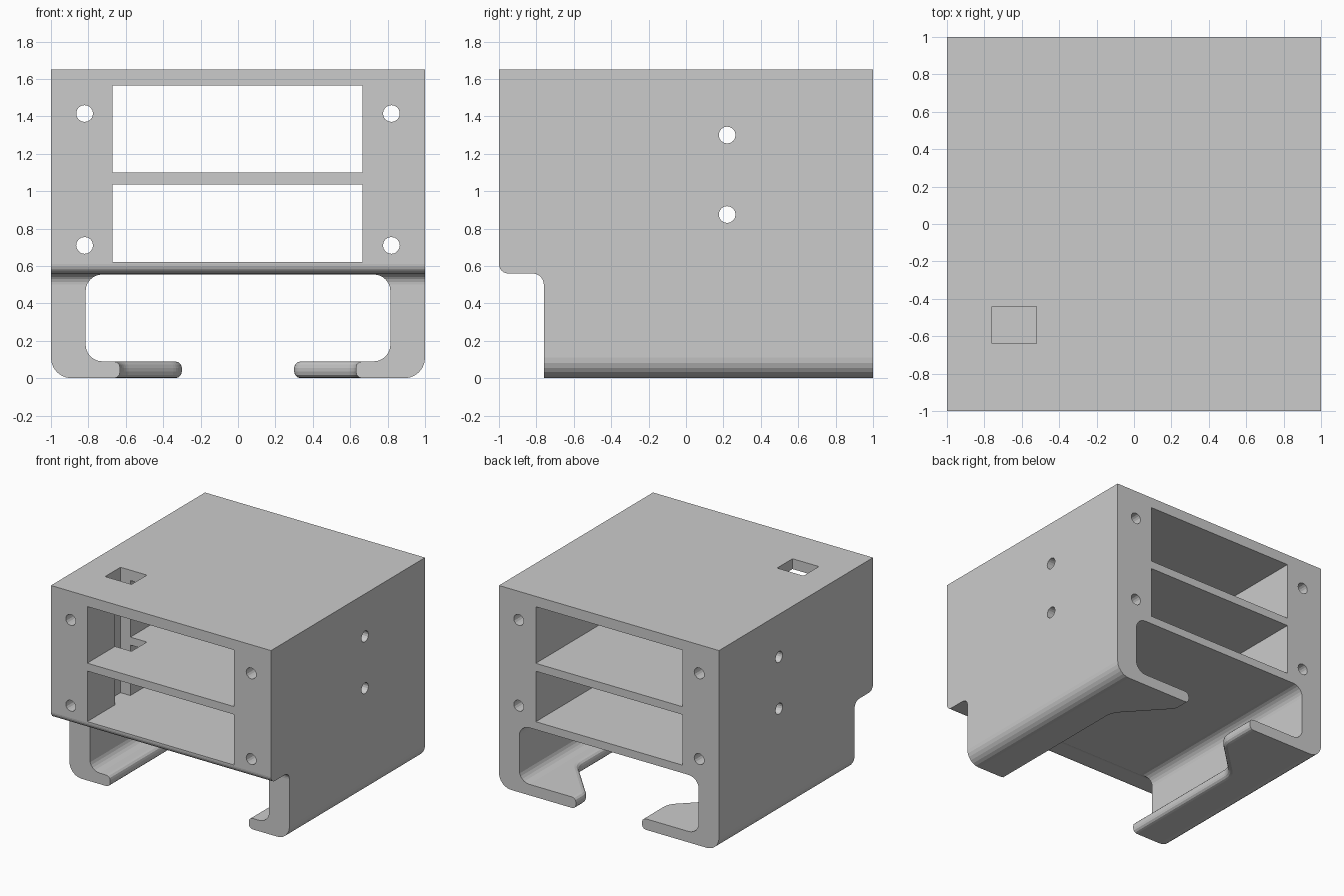
import bpy, bmesh, math
from mathutils import Vector

cube = bpy.data.objects.get("Cube")
if cube:
    bpy.data.objects.remove(cube, do_unlink=True)

grey = bpy.data.materials.new("light grey plastic")
grey.use_nodes = True
colour = (0.6, 0.6, 0.6, 1)
grey.diffuse_color = colour
grey.node_tree.nodes["Principled BSDF"].inputs["Base Color"].default_value = colour


def fillet(corners, steps=6):
    """Outline from (a, b) or (a, b, radius) corners; a radius rounds the corner."""
    out = []
    for i, c in enumerate(corners):
        p = Vector(c[:2])
        if len(c) == 2:
            out.append(p)
            continue
        u = (Vector(corners[i - 1][:2]) - p).normalized()
        v = (Vector(corners[(i + 1) % len(corners)][:2]) - p).normalized()
        half = u.angle(v) / 2
        centre = p + (u + v).normalized() * c[2] / math.sin(half)
        start = p + u * c[2] / math.tan(half) - centre
        end = p + v * c[2] / math.tan(half) - centre
        sweep = start.angle(end)
        for k in range(steps + 1):
            t = k / steps
            out.append(centre + (start * math.sin((1 - t) * sweep)
                                 + end * math.sin(t * sweep)) / math.sin(sweep))
    return out


def prism(name, outline, axis, low, high):
    """Extrude a 2D outline along the named axis."""
    place = {"x": lambda a, b, d: (d, a, b),
             "y": lambda a, b, d: (a, d, b),
             "z": lambda a, b, d: (a, b, d)}[axis]
    bm = bmesh.new()
    rings = [[bm.verts.new(place(a, b, d)) for a, b in outline] for d in (low, high)]
    bm.faces.new(rings[0])
    bm.faces.new(rings[1])
    n = len(outline)
    for i in range(n):
        j = (i + 1) % n
        bm.faces.new((rings[0][i], rings[0][j], rings[1][j], rings[1][i]))
    bmesh.ops.recalc_face_normals(bm, faces=bm.faces)
    mesh = bpy.data.meshes.new(name)
    bm.to_mesh(mesh)
    bm.free()
    mesh.materials.append(grey)
    obj = bpy.data.objects.new(name, mesh)
    bpy.context.collection.objects.link(obj)
    return obj


def rect(a0, a1, b0, b1):
    return [(a0, b0), (a1, b0), (a1, b1), (a0, b1)]


def circle(a, b, r=0.045, n=16):
    return [(a + r * math.cos(math.tau * i / n), b + r * math.sin(math.tau * i / n))
            for i in range(n)]


def cut(target, cutter):
    cutter.hide_render = True
    mod = target.modifiers.new("cut", "BOOLEAN")
    mod.operation = "DIFFERENCE"
    mod.solver = "EXACT"
    mod.object = cutter
    bpy.context.view_layer.objects.active = target
    bpy.ops.object.modifier_apply(modifier=mod.name)
    bpy.data.objects.remove(cutter, do_unlink=True)


# Housing: box with two hooked legs around an open channel
half = [(1, 1.65), (1, 0, 0.11), (0.72, 0), (0.72, 0.09),
        (0.815, 0.09, 0.09), (0.815, 0.555, 0.09)]
profile = half + [(-c[0], *c[1:]) for c in reversed(half)]
housing = prism("housing", fillet(profile), "y", -1, 1)

# Two open bays
for low, high in ((0.62, 1.035), (1.1, 1.565)):
    cut(housing, prism("bay_cutter", rect(-0.67, 0.665, low, high), "y", -1.1, 1.1))

# Notch under the front edge
notch = [(-1.1, -0.1), (-0.76, -0.1), (-0.76, 0.56, 0.06),
         (-1, 0.56, 0.05), (-1, 0.62), (-1.1, 0.62)]
# the front corner is a convex round, so the cutter flares there
cut(housing, prism("notch_cutter", fillet(notch), "x", -1.1, 1.1))

# Screw holes, front to back and side to side
for x in (-0.82, 0.82):
    for z in (0.71, 1.415):
        cut(housing, prism("long_hole_cutter", circle(x, z), "y", -1.1, 1.1))
for z in (0.875, 1.3):
    cut(housing, prism("cross_hole_cutter", circle(0.22, z), "x", -1.1, 1.1))

# Cable hatch through the top and the middle shelf
cut(housing, prism("hatch_cutter", rect(-0.76, -0.52, -0.64, -0.44), "z", 0.62, 1.75))


# Lips under the channel, widening towards the back
def lip(name, side, corners):
    plan = fillet([(side * c[0], *c[1:]) for c in corners])
    obj = prism(name, plan, "z", 0, 0.09)
    bm = bmesh.new()
    bm.from_mesh(obj.data)
    edges = []
    for e in bm.edges:
        a, b = (v.co for v in e.verts)
        inner = max(abs(a.x), abs(b.x)) < 0.7
        if inner and abs(a.z - b.z) < 0.01 and abs(a.y - b.y) > 0.001:
            edges.append(e)
    bmesh.ops.bevel(bm, geom=edges, offset=0.035, segments=3, profile=0.5,
                    affect="EDGES", clamp_overlap=True)
    bm.to_mesh(obj.data)
    bm.free()


lip("left_lip", 1, [(0.72, -0.76), (0.63, -0.76), (0.63, 0.5, 0.15),
                    (0.3, 0.86, 0.1), (0.3, 1), (0.72, 1)])
lip("right_lip", -1, [(0.72, -0.76), (0.63, -0.76), (0.63, 0.36, 0.15),
                      (0.3, 0.68, 0.15), (0.3, 1), (0.72, 1)])
